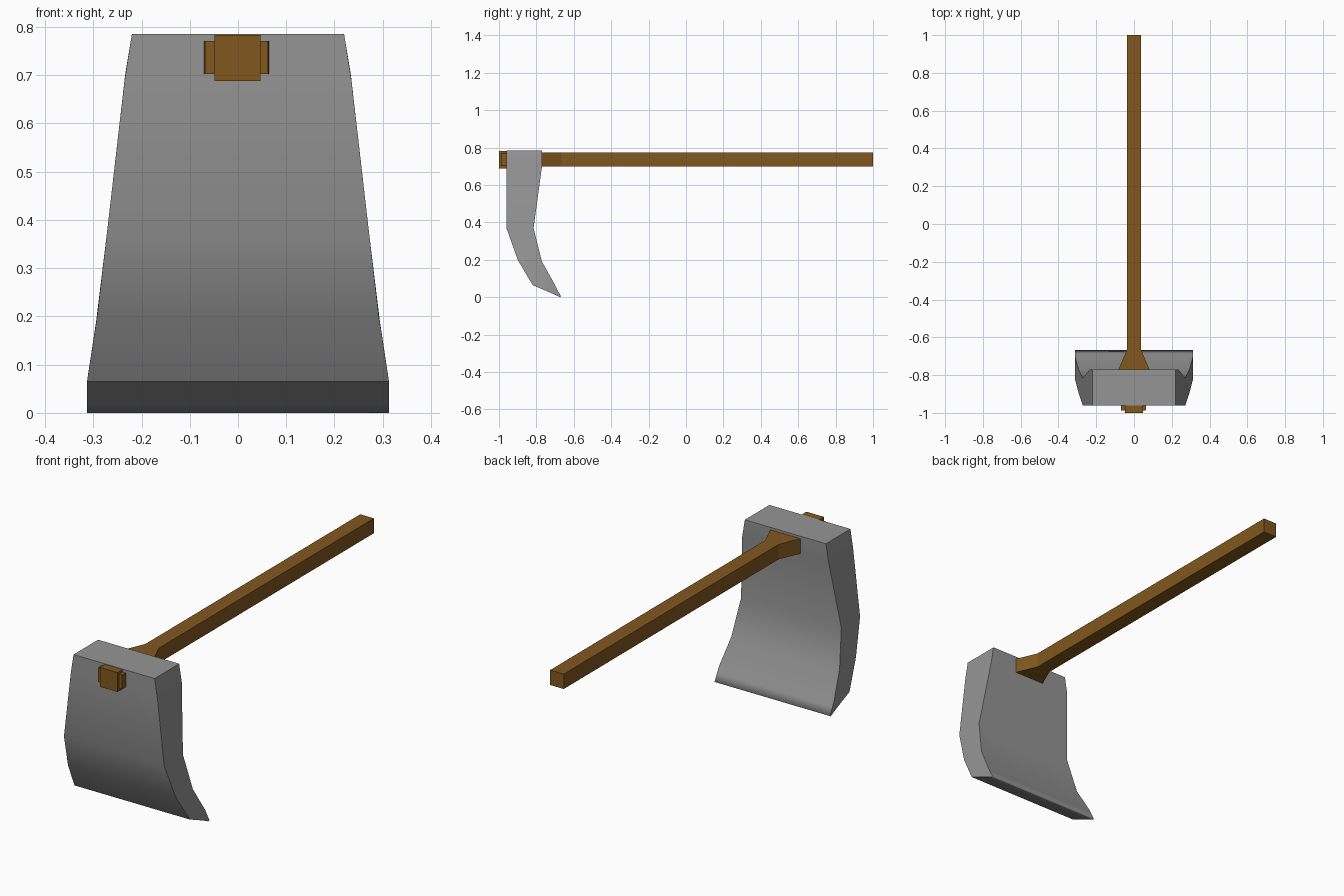
import bpy, bmesh

if "Cube" in bpy.data.objects:
    bpy.data.objects.remove(bpy.data.objects["Cube"])


def paint(name, colour):
    mat = bpy.data.materials.new(name)
    mat.diffuse_color = colour
    mat.use_nodes = True
    mat.node_tree.nodes["Principled BSDF"].inputs["Base Color"].default_value = mat.diffuse_color
    return mat


def loft(name, rings, mat):
    """Skin a solid through matching four-point rings, capped at both ends."""
    bm = bmesh.new()
    loops = [[bm.verts.new(p) for p in ring] for ring in rings]
    for a, b in zip(loops, loops[1:]):
        for i in range(4):
            j = (i + 1) % 4
            bm.faces.new((a[i], a[j], b[j], b[i]))
    bm.faces.new(loops[0])
    bm.faces.new(loops[-1])
    bmesh.ops.recalc_face_normals(bm, faces=bm.faces)
    mesh = bpy.data.meshes.new(name)
    bm.to_mesh(mesh)
    bm.free()
    mesh.materials.append(mat)
    obj = bpy.data.objects.new(name, mesh)
    bpy.context.collection.objects.link(obj)
    return obj


def beam(name, stations):
    """Rectangular bar along y: (y, centre x, half width, bottom z, top z)."""
    return loft(name, [[(c - w, y, lo), (c + w, y, lo), (c + w, y, hi), (c - w, y, hi)]
                       for y, c, w, lo, hi in stations], wood)


wood = paint("wood", (0.22, 0.096, 0.013, 1))
steel = paint("steel", (0.30, 0.30, 0.30, 1))

# Curved blade: front y, front z, back y, back z, front and back half widths
rows = [
    (-0.96, 0.785, -0.77, 0.785, 0.22, 0.22),
    (-0.96, 0.69, -0.77, 0.70, 0.235, 0.234),
    (-0.96, 0.37, -0.815, 0.37, 0.272, 0.272),
    (-0.90, 0.20, -0.77, 0.19, 0.292, 0.294),
    (-0.82, 0.065, -0.70, 0.065, 0.313, 0.313),
    (-0.715, 0.02, -0.688, 0.04, 0.313, 0.313),
    (-0.675, 0.0, -0.668, 0.004, 0.313, 0.313),
]
blade = loft("blade", [[(-wf, fy, fz), (wf, fy, fz), (wb, by, bz), (-wb, by, bz)]
                       for fy, fz, by, bz, wf, wb in rows], steel)
bpy.context.view_layer.objects.active = blade
blade.select_set(True)
bpy.ops.object.shade_smooth_by_angle(angle=0.6)

# Round the shading over the cutting edge
mesh = blade.data
for edge in mesh.edges:
    a, b = (mesh.vertices[i].co for i in edge.vertices)
    if max(a.z, b.z) < 0.01 and abs(a.x - b.x) > 0.1:
        edge.use_edge_sharp = False

# Long handle, flared where it passes through the blade
beam("handle", [(1.0, 0, 0.037, 0.70, 0.773), (-0.665, 0, 0.037, 0.70, 0.773),
                (-0.77, 0, 0.082, 0.70, 0.773), (-0.96, -0.003, 0.067, 0.702, 0.771),
                (-0.988, -0.003, 0.065, 0.702, 0.771)])

# Wedge locking the handle at the front
beam("wedge", [(-0.90, -0.001, 0.047, 0.69, 0.782), (-1.0, -0.001, 0.048, 0.688, 0.783)])
